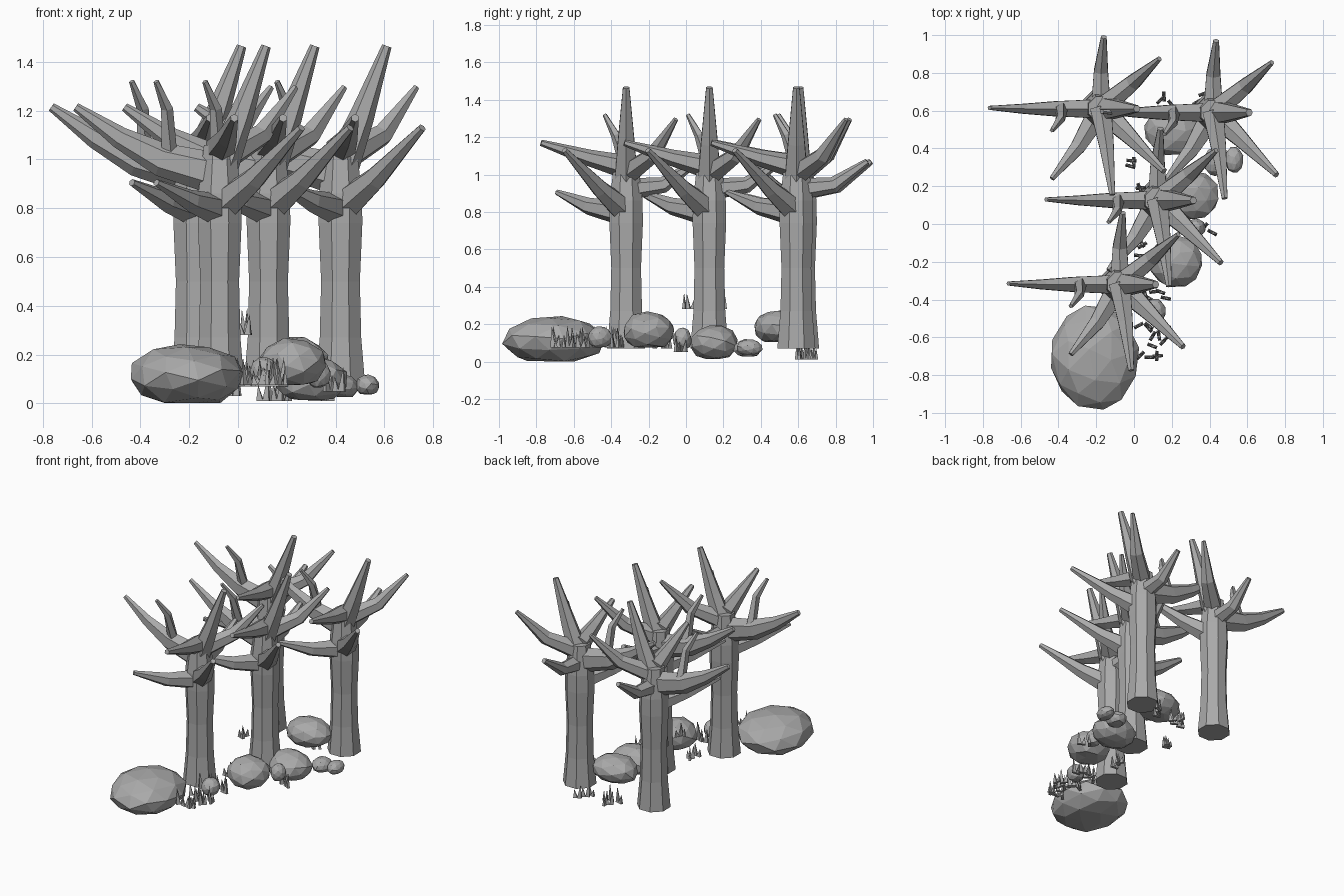
import bpy, bmesh, math, random
from mathutils import Vector, Matrix

if "Cube" in bpy.data.objects:
    bpy.data.objects.remove(bpy.data.objects["Cube"], do_unlink=True)

random.seed(4)
grey = bpy.data.materials.new("stone grey")
grey.use_nodes = True
grey.diffuse_color = (0.4, 0.4, 0.4, 1)
grey.node_tree.nodes["Principled BSDF"].inputs["Base Color"].default_value = (0.4, 0.4, 0.4, 1)


def finish(bm, name, location=(0, 0, 0)):
    bmesh.ops.recalc_face_normals(bm, faces=bm.faces)
    mesh = bpy.data.meshes.new(name)
    bm.to_mesh(mesh)
    bm.free()
    mesh.materials.append(grey)
    return place(name, mesh, location)


def place(name, mesh, location):
    obj = bpy.data.objects.new(name, mesh)
    obj.location = location
    bpy.context.collection.objects.link(obj)
    return obj


def limb(bm, path, sides=6, tall=1.0):
    """Tapering faceted tube through (x, y, z, radius) points."""
    points = [Vector(p[:3]) for p in path]
    rings = []
    for i, p in enumerate(points):
        along = (points[min(i + 1, len(points) - 1)] - points[max(i - 1, 0)]).normalized()
        guide = Vector((0, 0, 1)) if abs(along.z) < 0.95 else Vector((0, 1, 0))
        side = along.cross(guide).normalized()
        up = side.cross(along)
        ring = []
        for k in range(sides):
            a = math.tau * (k + 0.5) / sides
            offset = side * math.cos(a) + up * math.sin(a) * tall
            ring.append(bm.verts.new(p + offset * path[i][3]))
        rings.append(ring)
    for low, high in zip(rings, rings[1:]):
        for k in range(sides):
            n = (k + 1) % sides
            bm.faces.new((low[k], low[n], high[n], high[k]))
    bm.faces.new(rings[0])
    bm.faces.new(rings[-1])


# Bare tree: trunk, crown branches and a side twig
tree = bmesh.new()
limb(tree, [(0, 0, 0.07, 0.11), (0, 0, 0.27, 0.092), (0, 0, 0.5, 0.086),
            (0, 0, 0.74, 0.097), (0, 0, 0.86, 0.095), (0, 0, 1.06, 0.07)], sides=8)
# long left branch
limb(tree, [(0.03, 0, 0.93, 0.06), (-0.24, 0, 1.0, 0.046),
            (-0.41, 0, 1.09, 0.03), (-0.59, 0.005, 1.215, 0.012)], tall=1.5)
# twig on the left branch
limb(tree, [(-0.21, 0, 1.03, 0.035), (-0.215, -0.055, 1.21, 0.026),
            (-0.26, -0.115, 1.32, 0.012)], sides=5)
# tall leaning branch
limb(tree, [(0.01, 0, 0.98, 0.07), (0.085, 0, 1.17, 0.052), (0.19, 0, 1.465, 0.02)])
# back, back right, front right, front and front left branches
limb(tree, [(0, 0, 0.92, 0.06), (0, 0.2, 0.945, 0.043), (0.015, 0.38, 1.07, 0.017)])
limb(tree, [(0, 0, 1.0, 0.065), (0.17, 0.14, 1.1, 0.047), (0.31, 0.265, 1.295, 0.014)])
limb(tree, [(0, 0, 0.8, 0.075), (0.14, -0.135, 0.92, 0.05), (0.335, -0.33, 1.13, 0.017)])
limb(tree, [(0, 0, 1.04, 0.065), (0.03, -0.2, 1.09, 0.044), (0.06, -0.455, 1.17, 0.017)])
limb(tree, [(0, 0, 0.79, 0.07), (-0.12, -0.2, 0.83, 0.046), (-0.26, -0.37, 0.905, 0.015)])
first = finish(tree, "tree_front", (-0.075, -0.32, 0))
for label, x, y in (("middle", 0.125, 0.125), ("back_left", 0.42, 0.59), ("back_right", -0.175, 0.61)):
    place("tree_" + label, first.data, (x, y, 0))


def rock(name, center, size):
    """Faceted boulder with a flattened underside."""
    bm = bmesh.new()
    bmesh.ops.create_icosphere(bm, subdivisions=2, radius=1)
    turn = Matrix.Rotation(random.uniform(0, math.tau), 3, "Z") @ Matrix.Rotation(0.4, 3, "X")
    for v in bm.verts:
        v.co = turn @ v.co * random.uniform(0.96, 1.05)
        v.co.z = max(v.co.z * 1.15 + 0.15, -0.8) * 1.1 - 0.2
        v.co = Vector(v.co[i] * size[i] / 2 for i in range(3))
    bmesh.ops.dissolve_limit(bm, angle_limit=0.12, verts=bm.verts, edges=bm.edges)
    finish(bm, name, center)


rock("boulder_large", (-0.21, -0.71, 0.115), (0.47, 0.55, 0.21))
rock("boulder_upper", (0.22, -0.2, 0.165), (0.29, 0.28, 0.165))
rock("boulder_low", (0.3, 0.15, 0.1), (0.31, 0.26, 0.16))
rock("boulder_back", (0.21, 0.49, 0.185), (0.32, 0.25, 0.15))
rock("stone_left_inner", (0.43, 0.33, 0.07), (0.13, 0.15, 0.08))
rock("stone_left_outer", (0.53, 0.34, 0.075), (0.1, 0.14, 0.07))
rock("stone_middle", (0.33, -0.02, 0.12), (0.1, 0.1, 0.1))
rock("stone_front", (0.11, -0.46, 0.13), (0.12, 0.13, 0.1))


def tuft(bm, x, y, z, height):
    """Two thin leaning grass blades."""
    turn = random.uniform(0, math.pi)
    for shift, scale in ((-0.012, 1), (0.014, 0.6)):
        frame = Matrix.Translation((x, y, z)) @ Matrix.Rotation(turn, 4, "Z")
        base = [bm.verts.new(frame @ Vector((shift + a * 0.014, b * 0.009, 0)))
                for a, b in ((-1, -1), (1, -1), (1, 1), (-1, 1))]
        tip = bm.verts.new(frame @ Vector((shift * 1.6, 0, height * scale)))
        bm.faces.new(base)
        for k in range(4):
            bm.faces.new((base[k], base[(k + 1) % 4], tip))


# Grass groups: middle, spread, ground height, count
grass = bmesh.new()
for x, y, spread, z, count in ((0.12, -0.63, 0.1, 0.075, 13), (0.08, -0.43, 0.09, 0.075, 8),
                               (0.14, 0.65, 0.06, 0.01, 5), (0.03, 0.21, 0.02, 0.28, 2),
                               (0.03, 0.01, 0.02, 0.28, 2), (0.02, -0.13, 0.04, 0.07, 3),
                               (0.4, -0.04, 0.03, 0.05, 2), (0.01, 0.32, 0.03, 0.03, 3),
                               (0.35, 0.65, 0.05, 0.01, 3)):
    for i in range(count):
        tuft(grass, x + random.uniform(-spread, spread), y + random.uniform(-spread, spread),
             z, random.uniform(0.07, 0.12))
finish(grass, "grass_tufts")
